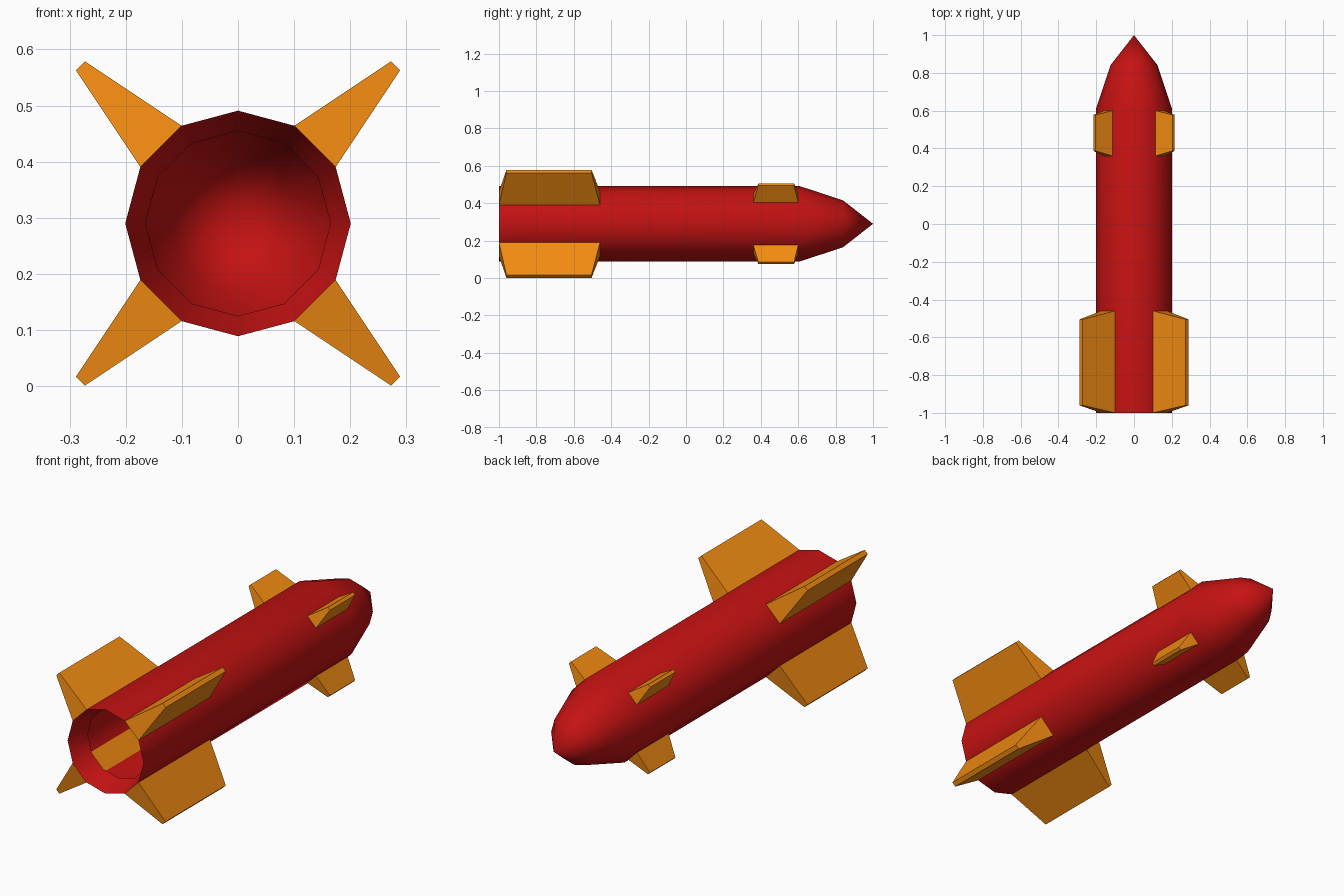
import bpy, bmesh, math

if "Cube" in bpy.data.objects:
    bpy.data.objects.remove(bpy.data.objects["Cube"])

SIDES = 12
AXIS_Z = 0.29


def material(name, color):
    m = bpy.data.materials.new(name)
    m.diffuse_color = color
    m.use_nodes = True
    m.node_tree.nodes["Principled BSDF"].inputs["Base Color"].default_value = m.diffuse_color
    return m


red = material("red_paint", (0.56, 0.006, 0.006, 1))
orange = material("orange_paint", (0.9, 0.26, 0.006, 1))


def add_object(name, bm, mat):
    mesh = bpy.data.meshes.new(name)
    bm.to_mesh(mesh)
    bm.free()
    mesh.materials.append(mat)
    obj = bpy.data.objects.new(name, mesh)
    obj.location.z = AXIS_Z
    bpy.context.collection.objects.link(obj)
    return obj


# Hull: open shell lofted along y, from the nozzle lip inside the tail to the nose
profile = [(-0.9, 0.165), (-1.0, 0.201), (0.61, 0.201), (0.84, 0.125)]
bm = bmesh.new()
rings = []
for y, r in profile:
    angles = [2 * math.pi * i / SIDES for i in range(SIDES)]
    rings.append([bm.verts.new((r * math.cos(a), y, r * math.sin(a))) for a in angles])
tip = bm.verts.new((0, 1, 0))
for i in range(SIDES):
    j = (i + 1) % SIDES
    for a, b in zip(rings, rings[1:]):
        bm.faces.new((a[i], b[i], b[j], a[j]))
    bm.faces.new((rings[-1][i], tip, rings[-1][j]))
hull = add_object("hull", bm, red)

# Smooth the hull, keeping the tail rim sharp
bpy.context.view_layer.objects.active = hull
hull.select_set(True)
bpy.ops.object.shade_smooth_by_angle(angle=math.radians(50))


# Fins: tapered block on the diagonal, mirrored to all four corners
def fin_set(name, root, root_y, outer, outer_y):
    bm = bmesh.new()
    loops = []
    for (u, v), (y0, y1) in ((root, root_y), (outer, outer_y)):
        corners = ((u, y0, v), (u, y1, v), (v, y1, u), (v, y0, u))
        loops.append([bm.verts.new(c) for c in corners])
    bm.faces.new(loops[0])
    bm.faces.new(loops[1])
    for i in range(4):
        j = (i + 1) % 4
        bm.faces.new((loops[0][i], loops[0][j], loops[1][j], loops[1][i]))
    bmesh.ops.recalc_face_normals(bm, faces=bm.faces)
    obj = add_object(name, bm, orange)
    mod = obj.modifiers.new("four_way", 'MIRROR')
    mod.use_axis = (True, False, True)
    mod.use_mirror_merge = False


fin_set("tail_fins", (0.174, 0.1005), (-1.0, -0.46), (0.289, 0.273), (-0.96, -0.505))
fin_set("front_fins", (0.160, 0.114), (0.36, 0.60), (0.215, 0.204), (0.387, 0.578))
